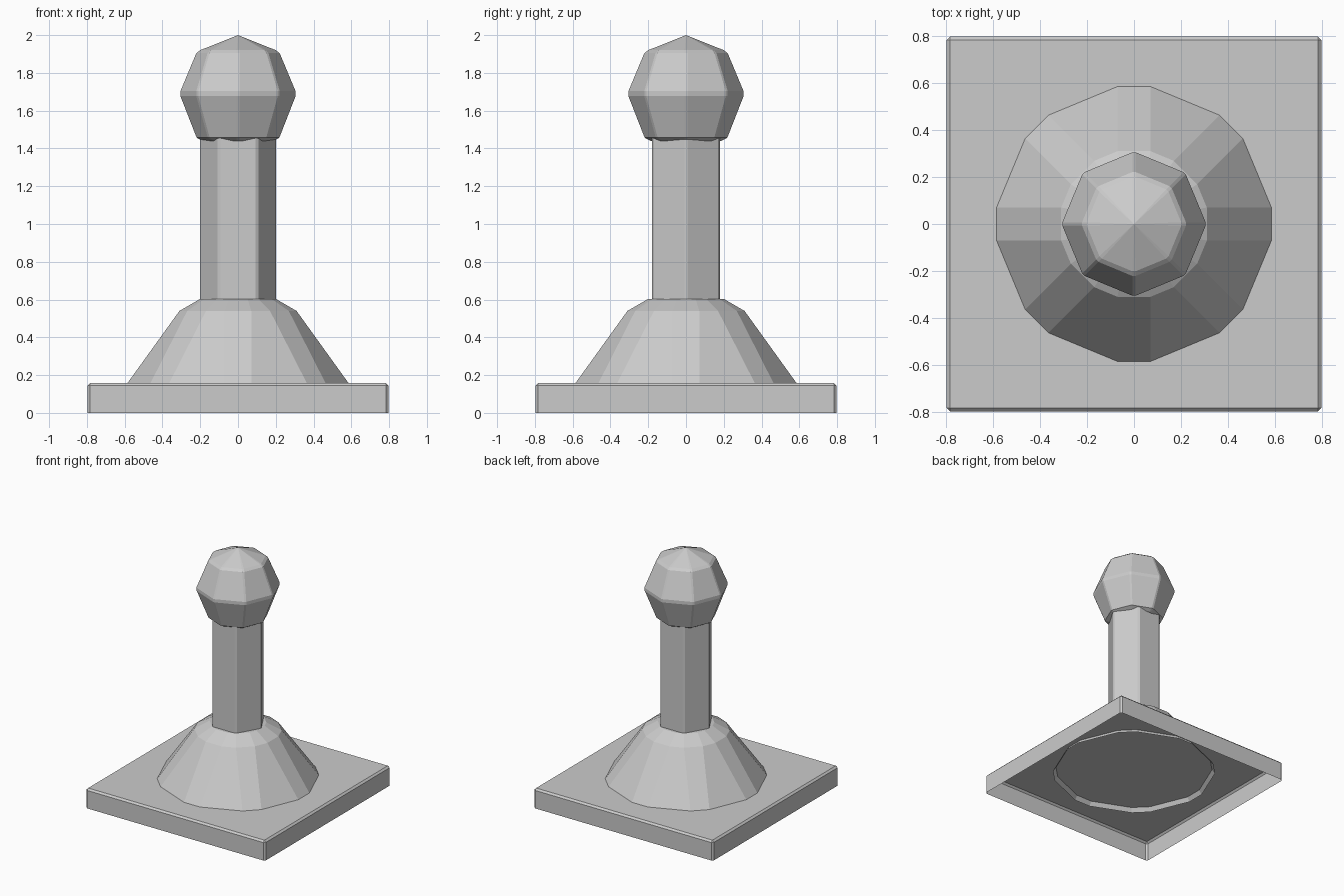
import bpy, bmesh
from math import pi, cos, sin
from mathutils import Vector

if "Cube" in bpy.data.objects:
    bpy.data.objects.remove(bpy.data.objects["Cube"])


def finish(name, bm):
    bmesh.ops.recalc_face_normals(bm, faces=bm.faces)
    mesh = bpy.data.meshes.new(name)
    bm.to_mesh(mesh)
    bm.free()
    obj = bpy.data.objects.new(name, mesh)
    bpy.context.collection.objects.link(obj)
    return obj


def outline(radius, sides, cut):
    """Regular polygon whose corners are cut back by the given length."""
    pts = [Vector((radius * cos(2 * pi * i / sides), radius * sin(2 * pi * i / sides)))
           for i in range(sides)]
    if not cut:
        return pts
    out = []
    for i, p in enumerate(pts):
        for q in (pts[i - 1], pts[(i + 1) % sides]):
            out.append(p + (q - p).normalized() * cut)
    return out


def stack(name, sides, profile, cap_bottom=True, tip=None):
    """Skin a list of (radius, z, corner cut) rings."""
    bm = bmesh.new()
    rings = [[bm.verts.new((p.x, p.y, z)) for p in outline(r, sides, cut)]
             for r, z, cut in profile]
    n = len(rings[0])
    for a, b in zip(rings, rings[1:]):
        for i in range(n):
            j = (i + 1) % n
            bm.faces.new((a[i], a[j], b[j], b[i]))
    if cap_bottom:
        bm.faces.new(rings[0])
    if tip is None:
        bm.faces.new(rings[-1])
    else:
        top = bm.verts.new((0, 0, tip))
        for i in range(n):
            bm.faces.new((rings[-1][i], rings[-1][(i + 1) % n], top))
    return finish(name, bm)


# Square base plate: chamfered top and corners, open underneath
bm = bmesh.new()
bmesh.ops.create_cube(bm, size=1)
for v in bm.verts:
    v.co = (v.co.x * 1.594, v.co.y * 1.594, (v.co.z + 0.5) * 0.158)
bm.normal_update()
bmesh.ops.delete(bm, geom=[f for f in bm.faces if f.normal.z < -0.5], context='FACES_ONLY')
edges = [e for e in bm.edges if not e.is_boundary]
bmesh.ops.bevel(bm, geom=edges, offset=0.014, segments=1, affect='EDGES')
finish("base_plate", bm)

# Eight-sided foot with chamfered edges, its open rim poking through the plate
stack("flared_foot", 8,
      [(0.637, 0.125, 0.076), (0.614, 0.158, 0.076), (0.339, 0.54, 0.076), (0.222, 0.603, 0.055)],
      cap_bottom=False)

# Six-sided column
stack("column", 6, [(0.207, 0.56, 0.01), (0.207, 1.5, 0.01)])

# Faceted ball with narrow chamfers between its bands
stack("ball_top", 8,
      [(0.19, 1.44, 0.008), (0.222, 1.457, 0.008), (0.308, 1.677, 0.008),
       (0.308, 1.703, 0.008), (0.224, 1.904, 0.008), (0.204, 1.92, 0.008)],
      tip=2.0)
